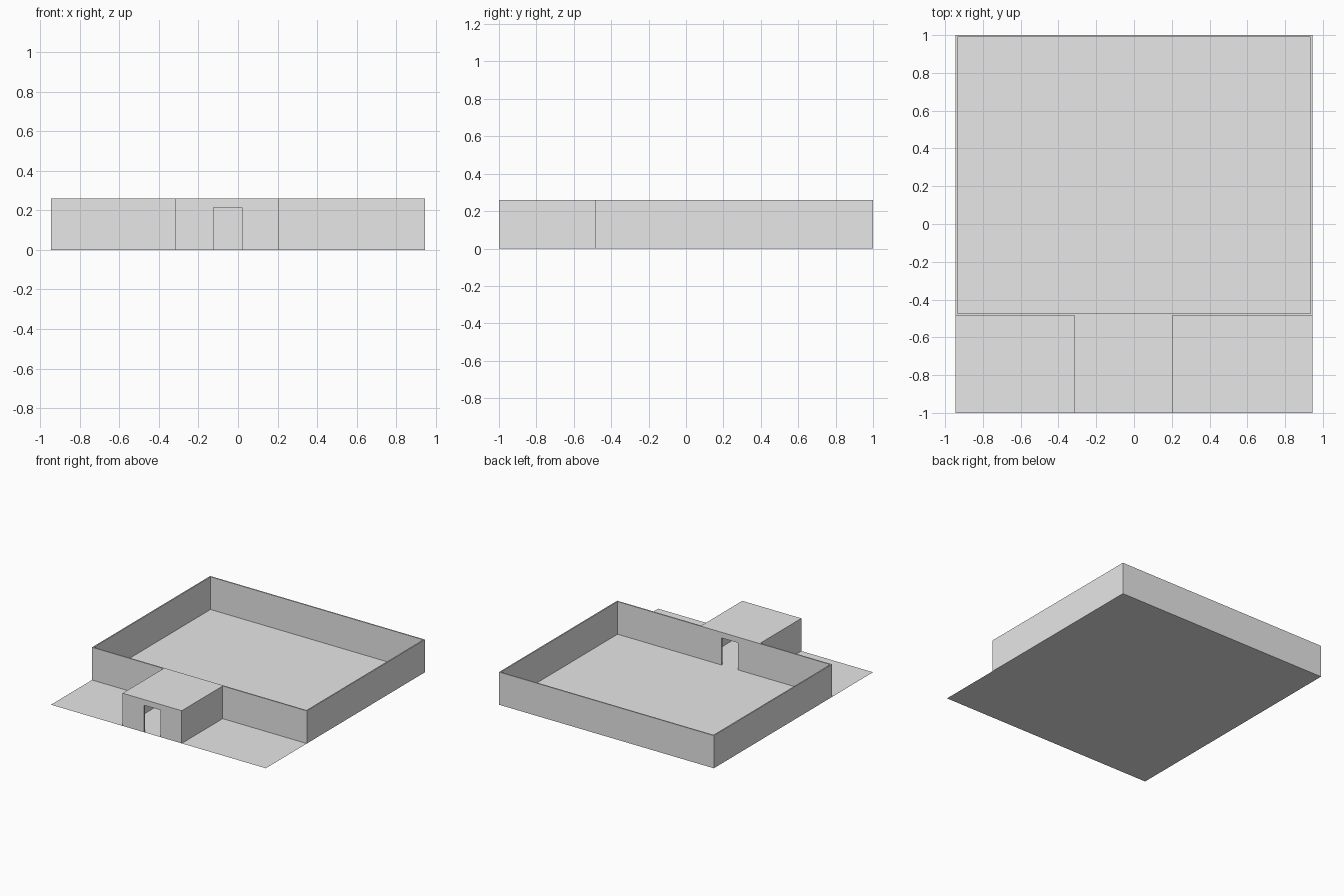
import bpy

# Remove the default object
cube = bpy.data.objects.get("Cube")
if cube:
    bpy.data.objects.remove(cube, do_unlink=True)

# Single plain colour
GREY = (0.8, 0.8, 0.8, 1.0)
grey = bpy.data.materials.new("plain_grey")
grey.use_nodes = True
grey.diffuse_color = GREY
grey.node_tree.nodes["Principled BSDF"].inputs["Base Color"].default_value = GREY

HALF_X, HALF_Y = 0.945, 1.0
HEIGHT, THICK = 0.26, 0.01
YARD_FRONT = -0.485                       # outer face of the yard's front wall
ROOM_LEFT, ROOM_RIGHT = -0.315, 0.205
DOOR_LEFT, DOOR_RIGHT, DOOR_TOP = -0.125, 0.02, 0.215


def add_mesh(name, verts, faces):
    mesh = bpy.data.meshes.new(name)
    mesh.from_pydata(verts, [], faces)
    mesh.materials.append(grey)
    obj = bpy.data.objects.new(name, mesh)
    bpy.context.collection.objects.link(obj)
    return obj


def box(name, xs, ys, zs):
    verts = [(x, y, z) for x in xs for y in ys for z in zs]
    faces = [(0, 1, 3, 2), (4, 6, 7, 5), (0, 4, 5, 1),
             (2, 3, 7, 6), (0, 2, 6, 4), (1, 5, 7, 3)]
    return add_mesh(name, verts, faces)


def door_wall(name, left, right, front):
    """Wall along x, one outline with a doorway notch, extruded in y."""
    outline = [(left, 0), (DOOR_LEFT, 0), (DOOR_LEFT, DOOR_TOP), (DOOR_RIGHT, DOOR_TOP),
               (DOOR_RIGHT, 0), (right, 0), (right, HEIGHT), (left, HEIGHT)]
    n = len(outline)
    verts = [(x, y, z) for y in (front, front + THICK) for x, z in outline]
    faces = [tuple(range(n)), tuple(reversed(range(n, 2 * n)))]
    faces += [(i, i + n, (i + 1) % n + n, (i + 1) % n) for i in range(n)]
    return add_mesh(name, verts, faces)


# Ground sheet
add_mesh("ground_sheet",
         [(-HALF_X, -HALF_Y, 0), (HALF_X, -HALF_Y, 0), (HALF_X, HALF_Y, 0), (-HALF_X, HALF_Y, 0)],
         [(0, 1, 2, 3)])

# Open yard walls
door_wall("yard_front_wall", -HALF_X, HALF_X, YARD_FRONT)
box("yard_back_wall", (-HALF_X, HALF_X), (HALF_Y - THICK, HALF_Y), (0, HEIGHT))
for name, x in (("yard_right_wall", -HALF_X), ("yard_left_wall", HALF_X - THICK)):
    box(name, (x, x + THICK), (YARD_FRONT + THICK, HALF_Y - THICK), (0, HEIGHT))

# Entrance room: front wall with doorway, side walls and flat roof
door_wall("room_front_wall", ROOM_LEFT, ROOM_RIGHT, -HALF_Y)
for name, x in (("room_right_wall", ROOM_LEFT), ("room_left_wall", ROOM_RIGHT - THICK)):
    box(name, (x, x + THICK), (-HALF_Y + THICK, YARD_FRONT), (0, HEIGHT))
box("room_roof", (ROOM_LEFT + THICK, ROOM_RIGHT - THICK),
    (-HALF_Y + THICK, YARD_FRONT), (HEIGHT - THICK, HEIGHT))
